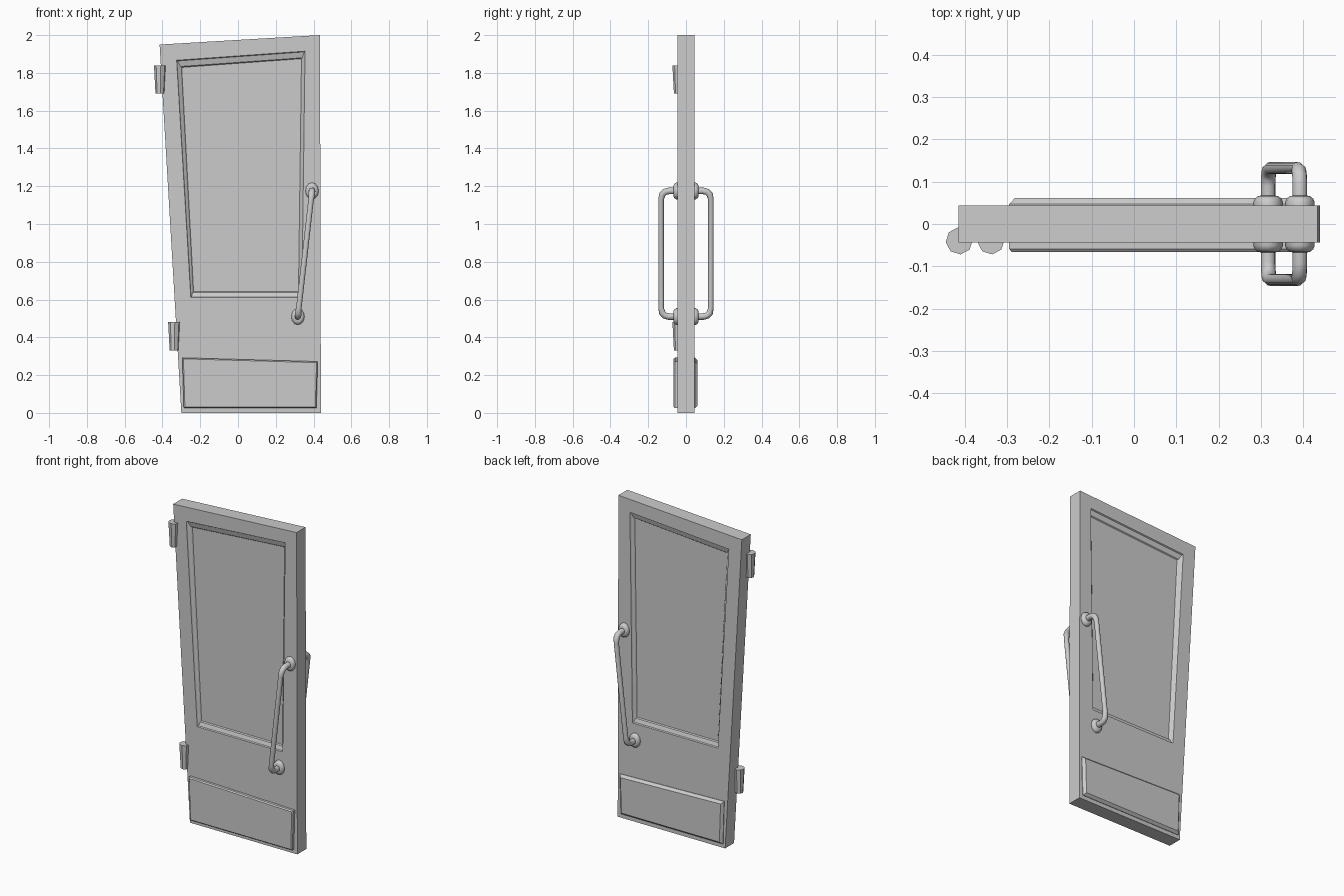
import bpy, bmesh, math
from mathutils import Vector

if "Cube" in bpy.data.objects:
    bpy.data.objects.remove(bpy.data.objects["Cube"])


def loft(name, loops, smooth=False):
    """Skin a stack of equal-length closed loops and cap both ends."""
    bm = bmesh.new()
    rings = [[bm.verts.new(p) for p in loop] for loop in loops]
    n = len(rings[0])
    for a, b in zip(rings, rings[1:]):
        for i in range(n):
            bm.faces.new((a[i], a[(i + 1) % n], b[(i + 1) % n], b[i]))
    bm.faces.new(rings[0])
    bm.faces.new(rings[-1])
    bmesh.ops.recalc_face_normals(bm, faces=bm.faces)
    mesh = bpy.data.meshes.new(name)
    bm.to_mesh(mesh)
    bm.free()
    ob = bpy.data.objects.new(name, mesh)
    bpy.context.collection.objects.link(ob)
    if smooth:
        bpy.ops.object.select_all(action='DESELECT')
        ob.select_set(True)
        bpy.context.view_layer.objects.active = ob
        bpy.ops.object.shade_smooth_by_angle(angle=math.radians(40))
    return ob


def at_y(corners, y):
    return [(x, y, z) for x, z in corners]


def inset(corners, d):
    """Move top-left, top-right, bottom-right, bottom-left corners inward."""
    signs = ((1, -1), (-1, -1), (-1, 1), (1, 1))
    return [(x + sx * d, z + sz * d) for (x, z), (sx, sz) in zip(corners, signs)]


# Skewed slab with a stepped window recess on both faces
slab = [(-0.415, 1.95), (0.434, 2.0), (0.439, 0), (-0.30, 0)]
rim = [(-0.325, 1.867), (0.355, 1.915), (0.338, 0.61), (-0.25, 0.61)]
pane = [(-0.303, 1.834), (0.341, 1.88), (0.325, 0.637), (-0.24, 0.637)]
half = [(inset(pane, 0.005), 0.022), (pane, 0.029),
        (inset(rim, 0.004), 0.037), (rim, 0.044), (slab, 0.044)]
loft("door_panel", [at_y(c, -y) for c, y in half] +
     [at_y(c, y) for c, y in reversed(half)])

# Kick plates with chamfered edges
plate = [(-0.295, 0.292), (0.422, 0.272), (0.415, 0.025), (-0.287, 0.025)]
for side, s, edge, out, cham in (("front", -1, 0.059, 0.066, 0.006),
                                 ("back", 1, 0.047, 0.062, 0.014)):
    loft(side + "_kick_plate", [at_y(plate, s * 0.04), at_y(plate, s * edge),
                                at_y(inset(plate, cham), s * out)])

# Tapered octagonal hinges
for label, x, z in (("upper", -0.413, 1.69), ("lower", -0.338, 0.33)):
    loft(label + "_hinge", [
        [(x + r * math.cos(i * math.pi / 4 + 0.1),
          -0.04 + r * math.sin(i * math.pi / 4 + 0.1), z + dz) for i in range(8)]
        for r, dz in ((0.024, 0), (0.032, 0.15))])

# Pull handles: bent tube and two rounded mounts on each face
TOP, BOTTOM = Vector((0.392, 0, 1.175)), Vector((0.317, 0, 0.51))
SEG = 12


def on_bar(t, y):
    p = TOP.lerp(BOTTOM, t)
    return Vector((p.x, y, p.z))


def tube_path(s):
    bend = [(0, 0.035), (0, 0.092), (0.008, 0.112), (0.03, 0.126), (0.07, 0.132)]
    pts = [on_bar(t, s * y) for t, y in bend]
    return pts + [on_bar(1 - t, s * y) for t, y in reversed(bend)]


def tube_loops(pts):
    side = (BOTTOM - TOP).cross(Vector((0, 1, 0))).normalized()
    loops = []
    for i, p in enumerate(pts):
        a, b = pts[max(i - 1, 0)], pts[min(i + 1, len(pts) - 1)]
        tan = (p - a).normalized() + (b - p).normalized()
        up = tan.normalized().cross(side)
        r = 0.0145 if i in (4, 5) else 0.0175
        loops.append([p + r * (math.cos(k * math.tau / SEG) * side +
                               math.sin(k * math.tau / SEG) * up)
                      for k in range(SEG)])
    return loops


mount = [(1.0, 0.04), (1.0, 0.052), (0.9, 0.06), (0.68, 0.066), (0.5, 0.067)]
for side, s in (("front", -1), ("back", 1)):
    loft(side + "_handle_bar", tube_loops(tube_path(s)), True)
    for label, c in (("upper", TOP), ("lower", BOTTOM)):
        loft(f"{side}_{label}_handle_mount", [
            [(c.x + 0.035 * f * math.cos(k * math.tau / SEG), s * y,
              c.z + 0.044 * f * math.sin(k * math.tau / SEG)) for k in range(SEG)]
            for f, y in mount], True)
